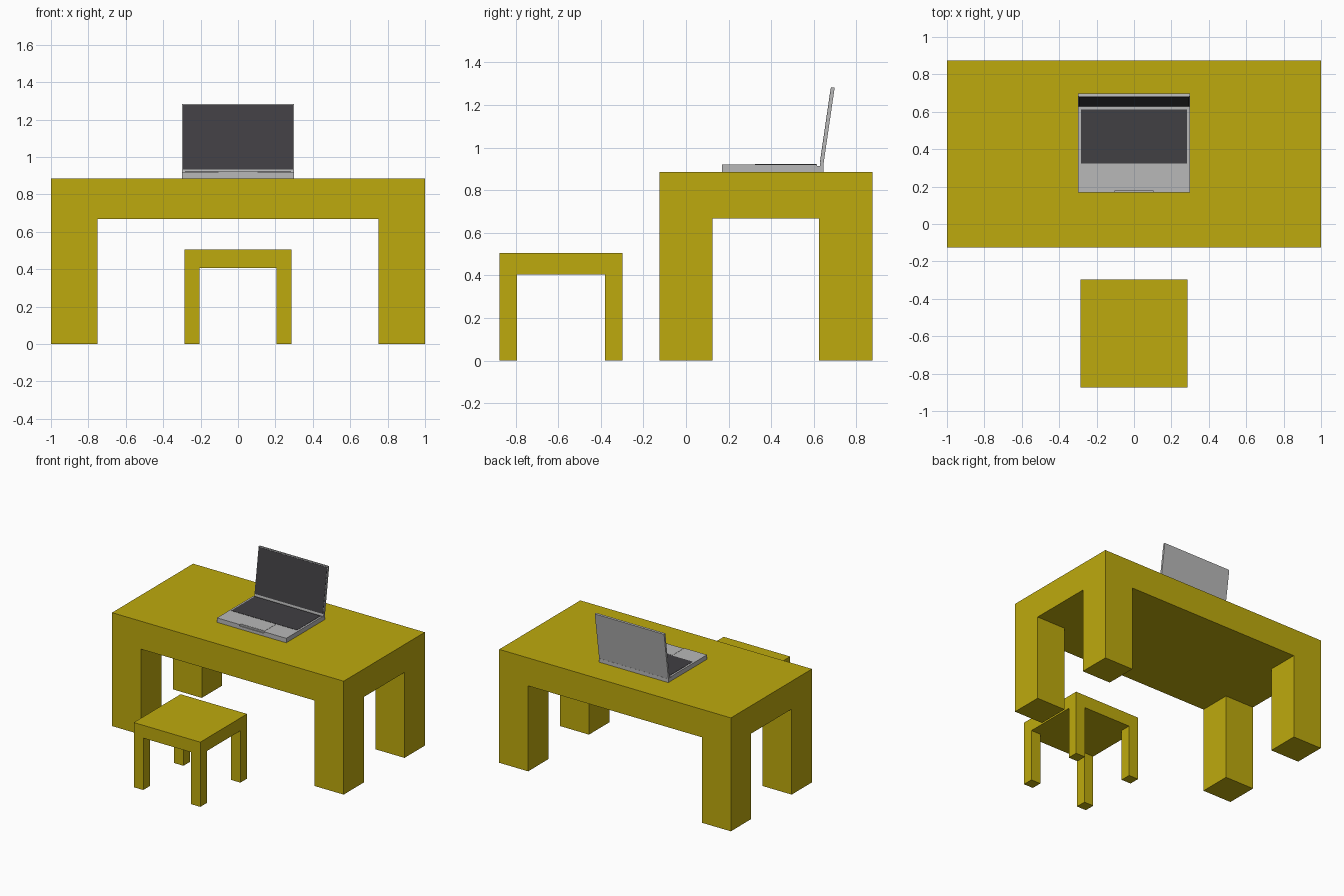
import bpy
import bmesh
from mathutils import Vector

cube = bpy.data.objects.get("Cube")
if cube:
    bpy.data.objects.remove(cube, do_unlink=True)


def material(name, rgb):
    m = bpy.data.materials.new(name)
    m.use_nodes = True
    colour = (*rgb, 1.0)
    m.diffuse_color = colour
    bsdf = next(n for n in m.node_tree.nodes if n.type == "BSDF_PRINCIPLED")
    bsdf.inputs["Base Color"].default_value = colour
    bsdf.inputs["Roughness"].default_value = 0.7
    return m


mustard = material("mustard wood", (0.515, 0.402, 0.004))
silver = material("silver metal", (0.48, 0.48, 0.48))
charcoal = material("charcoal", (0.052, 0.050, 0.056))


def finish(name, bm, mat):
    bmesh.ops.recalc_face_normals(bm, faces=bm.faces[:])
    mesh = bpy.data.meshes.new(name)
    bm.to_mesh(mesh)
    bm.free()
    mesh.materials.append(mat)
    obj = bpy.data.objects.new(name, mesh)
    bpy.context.collection.objects.link(obj)
    return obj


def prism(name, profile, half_width, mat):
    """Extrude a (y, z) profile along x, centred on x = 0."""
    bm = bmesh.new()
    face = bm.faces.new([bm.verts.new((-half_width, y, z)) for y, z in profile])
    ext = bmesh.ops.extrude_face_region(bm, geom=[face])
    verts = [g for g in ext["geom"] if isinstance(g, bmesh.types.BMVert)]
    bmesh.ops.translate(bm, verts=verts, vec=(2 * half_width, 0, 0))
    return finish(name, bm, mat)


def slab(name, half_width, y0, y1, z0, z1, mat):
    return prism(name, [(y0, z0), (y1, z0), (y1, z1), (y0, z1)], half_width, mat)


def table(name, half_width, y0, y1, under, top, leg, mat):
    """One solid body: a slab whose four corner cells are extruded into legs."""
    xs = [-half_width, leg - half_width, half_width - leg, half_width]
    ys = [y0, y0 + leg, y1 - leg, y1]
    bm = bmesh.new()
    grid = [[bm.verts.new((x, y, under)) for y in ys] for x in xs]
    cells = {}
    for i in range(3):
        for j in range(3):
            cells[i, j] = bm.faces.new(
                (grid[i][j], grid[i][j + 1], grid[i + 1][j + 1], grid[i + 1][j]))
    corners = [cells[i, j] for i in (0, 2) for j in (0, 2)]
    # Slab thickness, keeping the underside in place
    ext = bmesh.ops.extrude_face_region(
        bm, geom=list(cells.values()), use_keep_orig=True)
    verts = [g for g in ext["geom"] if isinstance(g, bmesh.types.BMVert)]
    bmesh.ops.translate(bm, verts=verts, vec=(0, 0, top - under))
    # Legs
    legs = bmesh.ops.extrude_discrete_faces(bm, faces=corners)["faces"]
    for f in legs:
        for v in f.verts:
            v.co.z = 0.0
    bmesh.ops.dissolve_limit(bm, angle_limit=0.01, verts=bm.verts[:], edges=bm.edges[:])
    return finish(name, bm, mat)


# Furniture
DESK_TOP = 0.885
table("desk", 1.0, -0.125, 0.875, 0.667, DESK_TOP, 0.25, mustard)
table("stool", 0.287, -0.875, -0.298, 0.405, 0.505, 0.082, mustard)

# Laptop body, with a lower hinge shelf at the back
DECK = 0.92
base = prism("laptop_base", [
    (0.168, DESK_TOP), (0.645, DESK_TOP), (0.645, 0.914),
    (0.615, 0.914), (0.615, DECK), (0.168, DECK)], 0.299, silver)

# Finger notch in the front edge
cutter = slab("notch_cutter", 0.105, 0.15, 0.176, 0.908, 0.95, silver)
cutter.hide_render = True
cut = base.modifiers.new("notch", "BOOLEAN")
cut.operation = "DIFFERENCE"
cut.solver = "EXACT"
cut.object = cutter
bpy.context.view_layer.objects.active = base
bpy.ops.object.modifier_apply(modifier=cut.name)
bpy.data.objects.remove(cutter, do_unlink=True)

# Keyboard and touchpad plates
slab("keyboard", 0.284, 0.323, 0.613, DECK - 0.002, DECK + 0.002, charcoal)
slab("touchpad", 0.105, 0.18, 0.317, DECK - 0.002, DECK + 0.0015, silver)

# Tilted lid and its display
foot, tip = Vector((0.628, 0.914)), Vector((0.682, 1.284))
along = (tip - foot).normalized()
back = Vector((along.y, -along.x))


def lid_part(name, start, end, front, rear, half_width, mat):
    a, b = foot + along * start, foot + along * end
    prism(name, [a + back * front, a + back * rear,
                 b + back * rear, b + back * front], half_width, mat)


height = (tip - foot).length
lid_part("laptop_lid", 0, height, 0, 0.016, 0.299, silver)
lid_part("display", 0.018, height - 0.006, -0.002, 0.004, 0.294, charcoal)
